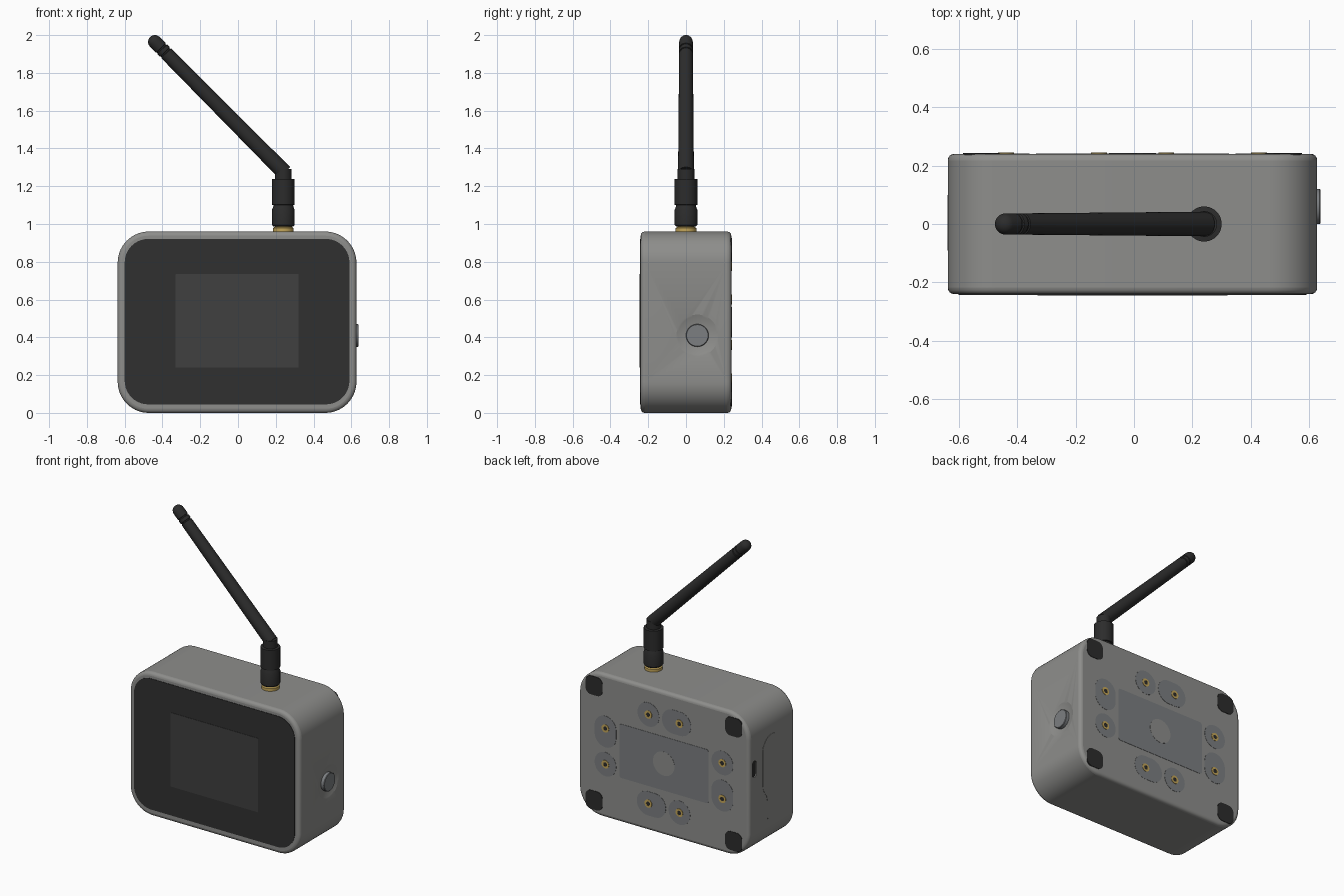
import bpy, bmesh, math
from mathutils import Vector

if "Cube" in bpy.data.objects:
    bpy.data.objects.remove(bpy.data.objects["Cube"])


def material(name, rgb):
    m = bpy.data.materials.new(name)
    m.diffuse_color = (*rgb, 1)
    m.use_nodes = True
    m.node_tree.nodes["Principled BSDF"].inputs["Base Color"].default_value = m.diffuse_color
    return m


BLACK = material("black_plastic", (0.025, 0.025, 0.025))
PANEL = material("panel_black", (0.03, 0.03, 0.03))
SCREEN = material("screen_dark", (0.05, 0.05, 0.05))
GOLD = material("brass", (0.55, 0.38, 0.1))
SHELL = material("shell_grey", (0.27, 0.27, 0.26))
PLATE = material("plate_grey", (0.2, 0.21, 0.22))


def finish(name, bm, mat):
    bmesh.ops.remove_doubles(bm, verts=bm.verts, dist=1e-6)
    bmesh.ops.recalc_face_normals(bm, faces=bm.faces)
    me = bpy.data.meshes.new(name)
    bm.to_mesh(me)
    bm.free()
    ob = bpy.data.objects.new(name, me)
    bpy.context.collection.objects.link(ob)
    if mat:
        me.materials.append(mat)
    smooth(ob)
    return ob


def activate(ob):
    bpy.ops.object.select_all(action='DESELECT')
    ob.select_set(True)
    bpy.context.view_layer.objects.active = ob


def smooth(ob):
    activate(ob)
    bpy.ops.object.shade_smooth_by_angle(angle=math.radians(32))


def rounded(cx, cy, w, h, r, n=10):
    """Rounded rectangle outline."""
    pts = []
    for k, (sx, sy) in enumerate(((1, 1), (-1, 1), (-1, -1), (1, -1))):
        for i in range(n + 1):
            a = math.pi / 2 * (k + i / n)
            pts.append((cx + sx * (w / 2 - r) + r * math.cos(a),
                        cy + sy * (h / 2 - r) + r * math.sin(a)))
    return pts


def prism(name, pts, axis, lo, hi, mat=None):
    """Outline extruded along x or y, outline given in the other two axes."""
    bm = bmesh.new()
    put = (lambda p, d: (d, p[0], p[1])) if axis == 'x' else (lambda p, d: (p[0], d, p[1]))
    a = [bm.verts.new(put(p, lo)) for p in pts]
    b = [bm.verts.new(put(p, hi)) for p in pts]
    bm.faces.new(a)
    bm.faces.new(b)
    for i in range(len(a)):
        j = (i + 1) % len(a)
        bm.faces.new((a[i], a[j], b[j], b[i]))
    bmesh.ops.remove_doubles(bm, verts=bm.verts, dist=1e-6)
    return finish(name, bm, mat)


def lathe(name, profile, loc, direction, mat=None, n=40):
    """Revolve (radius, height) points round a direction."""
    bm = bmesh.new()
    rings = [[bm.verts.new((r * math.cos(2 * math.pi * i / n), r * math.sin(2 * math.pi * i / n), h))
              for i in range(n)] for r, h in profile]
    for a, b in zip(rings, rings[1:]):
        for i in range(n):
            j = (i + 1) % n
            bm.faces.new((a[i], a[j], b[j], b[i]))
    bmesh.ops.remove_doubles(bm, verts=bm.verts, dist=1e-6)
    q = Vector(direction).to_track_quat('Z', 'Y')
    for v in bm.verts:
        v.co = q @ v.co + Vector(loc)
    return finish(name, bm, mat)


CX, CZ = -0.005, 0.48

# Shell with rounded edges, a finger dish on the right and a socket on the left
body = prism("shell", rounded(CX, CZ, 1.264, 0.96, 0.165, 14), 'y', -0.24, 0.24, SHELL)
bev = body.modifiers.new("edge", 'BEVEL')
bev.width, bev.segments, bev.limit_method, bev.angle_limit = 0.022, 4, 'ANGLE', math.radians(50)
R = 0.35
dish = lathe("dish_cutter", [(R * math.sin(math.pi * i / 64), -R * math.cos(math.pi * i / 64))
                             for i in range(65)], (0.627 + R - 0.018, 0.06, 0.41), (1, 0, 0), SHELL, 64)
slot = prism("socket_cutter", rounded(0.185, 0.59, 0.045, 0.11, 0.0224), 'x', -0.7, -0.60, SHELL)
for cutter in (dish, slot):
    bo = body.modifiers.new("cut", 'BOOLEAN')
    bo.object, bo.solver = cutter, 'EXACT'
activate(body)
for m in list(body.modifiers):
    bpy.ops.object.modifier_apply(modifier=m.name)
for cutter in (dish, slot):
    bpy.data.objects.remove(cutter)
smooth(body)
prism("socket_core", rounded(0.185, 0.59, 0.044, 0.109, 0.0218), 'x', -0.605, -0.63, BLACK)

# Front panel and screen
prism("front_panel", rounded(CX, CZ + 0.003, 1.19, 0.876, 0.125), 'y', -0.243, -0.22, PANEL)
prism("screen", rounded(CX, 0.487, 0.65, 0.495, 0.002, 2), 'y', -0.245, -0.23, SCREEN)

# Push button
lathe("button", [(0, -0.04), (0.06, -0.04), (0.06, 0.008), (0.057, 0.011), (0, 0.011)],
      (0.627, 0.06, 0.41), (1, 0, 0), PLATE)

# Keyhole-shaped cover on the left side
half = [(0.095 * math.sin(a), 0.665 + 0.095 * math.cos(a)) for a in (math.pi / 2 * i / 8 for i in range(9))]
half += [(0.095, 0.45), (0.09, 0.42), (0.075, 0.39), (0.053, 0.36), (0.045, 0.33)]
half += [(0.045 * math.cos(a), 0.225 - 0.045 * math.sin(a)) for a in (math.pi / 2 * i / 6 for i in range(7))]
outline = half + [(-y, z) for y, z in reversed(half[1:-1])]
prism("side_cover", [(y + 0.005, z) for y, z in outline], 'x', -0.639, -0.62, SHELL)

# Back: plate, centre disc and rubber feet
prism("back_plate", rounded(CX, CZ, 0.66, 0.36, 0.015, 4), 'y', 0.22, 0.242, PLATE)
lathe("back_disc", [(0, 0), (0.08, 0), (0.08, 0.023), (0, 0.023)], (CX, 0.22, CZ), (0, 1, 0), SHELL)
for sx in (-1, 1):
    for sz in (-1, 1):
        prism("rubber_foot", rounded(CX + sx * 0.517, CZ + sz * 0.383, 0.125, 0.125, 0.04, 6),
              'y', 0.22, 0.243, BLACK)

# Back: threaded inserts on pads, one of each pair wider
for s in (-1, 1):
    for t in (-1, 1):
        spots = (
            (t * 0.115, s * 0.298, (0.215, 0.16) if t == -s else (0.16, 0.16), (0.022, 0)),
            (s * 0.433, t * 0.12, (0.16, 0.21) if t == s else (0.16, 0.16), (0, 0.022)))
        for x, z, (w, h), (ox, oz) in spots:
            wide = w != h
            px = CX + x - (t * ox if wide else 0)
            pz = CZ + z - (t * oz if wide else 0)
            prism("insert_pad", rounded(px, pz, w, h, 0.0799, 8), 'y', 0.22, 0.2415, PLATE)
            c = (CX + x, 0.24, CZ + z)
            lathe("brass_insert", [(0.027, -0.01), (0.027, 0.004), (0.014, 0.004), (0.014, -0.01), (0.027, -0.01)],
                  c, (0, 1, 0), GOLD, 20)
            lathe("insert_hole", [(0, -0.01), (0.015, -0.01), (0.015, 0.003), (0, 0.003)],
                  c, (0, 1, 0), BLACK, 20)

# Antenna: brass base, sleeve with grip groove, neck
UP = (0, 0, 1)
base = (0.24, 0, 0)
lathe("antenna_base", [(0, 0.95), (0.055, 0.95), (0.055, 0.978), (0.045, 0.985), (0.045, 1.0), (0, 1.0)],
      base, UP, GOLD)
lathe("antenna_sleeve", [(0, 0.987), (0.053, 0.987), (0.06, 0.995), (0.06, 1.075), (0.054, 1.09), (0.052, 1.1),
                         (0.06, 1.102), (0.06, 1.237), (0.044, 1.239), (0.044, 1.29), (0, 1.29)],
      base, UP, BLACK)

# Antenna: tilted rod with grooves and round tip
start, end = Vector((0.246, 0, 1.272)), Vector((-0.44, 0, 1.964))
L = (end - start).length
rod = [(0, 0), (0.042, 0), (0.0365, L - 0.085)]
for g in (0.085, 0.055):
    rod += [(0.032, L - g + 0.002), (0.032, L - g + 0.008), (0.0365, L - g + 0.01), (0.0365, L - g + 0.03)]
rod += [(0.036 * math.cos(a), L + 0.036 * math.sin(a)) for a in (math.pi / 2 * i / 8 for i in range(9))]
lathe("antenna_rod", rod, start, end - start, BLACK)
